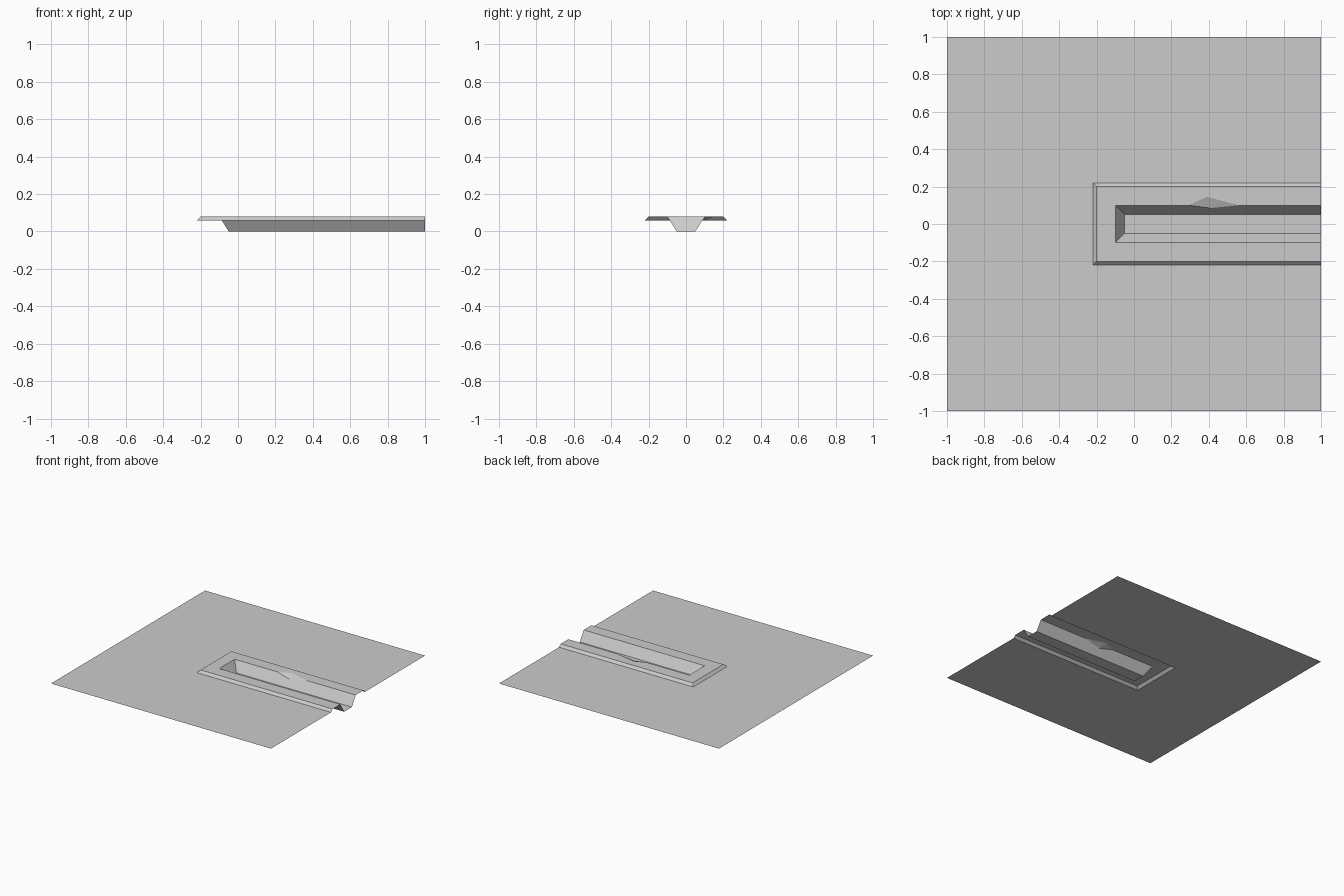
import bpy
import bmesh

cube = bpy.data.objects.get("Cube")
if cube:
    bpy.data.objects.remove(cube, do_unlink=True)

GREY = 0.6
stone = bpy.data.materials.new("light_grey")
stone.use_nodes = True
stone.diffuse_color = (GREY, GREY, GREY, 1)
stone.node_tree.nodes["Principled BSDF"].inputs["Base Color"].default_value = (GREY, GREY, GREY, 1)


def make_part(name, polygons):
    """Open sheet from polygons, welded, with every face turned upward."""
    bm = bmesh.new()
    for points in polygons:
        bm.faces.new([bm.verts.new(p) for p in points])
    bmesh.ops.remove_doubles(bm, verts=bm.verts[:], dist=0.0001)
    bm.normal_update()
    for face in bm.faces:
        if face.normal.z < 0:
            face.normal_flip()
    mesh = bpy.data.meshes.new(name)
    bm.to_mesh(mesh)
    bm.free()
    mesh.materials.append(stone)
    obj = bpy.data.objects.new(name, mesh)
    bpy.context.collection.objects.link(obj)


def u_path(w, z):
    """Three-sided outline, open at the right-hand end of the plate."""
    return [(1, -w, z), (-w, -w, z), (-w, w, z), (1, w, z)]


def strips(a, b):
    """Front, end and back quads between two outlines."""
    return [[a[i], a[i + 1], b[i + 1], b[i]] for i in range(3)]


GROUND, TOP = 0.06, 0.08
plate_edge = u_path(1.0, GROUND)
rim_foot = u_path(0.22, GROUND)
rim_edge = u_path(0.20, TOP)
trench_lip = u_path(0.10, TOP)
trench_floor = u_path(0.05, 0)

# Notch worn into the back lip of the trench
notch_left, notch_peak, notch_right = (0.29, 0.10, TOP), (0.39, 0.145, TOP), (0.56, 0.10, TOP)
notch_base = (0.41, 0.085, 0.056)

# Flat ground around the trench
make_part("ground_plate", strips(plate_edge, rim_foot))

# Raised rim: sloped border, then a flat top interrupted by the notch
rim_top = strips(rim_edge, trench_lip)
rim_top[2] = [rim_edge[2], rim_edge[3], trench_lip[3],
              notch_right, notch_peak, notch_left, trench_lip[2]]
make_part("raised_rim", strips(rim_foot, rim_edge) + rim_top)

# Trench with sloping walls and a flat floor
walls = strips(trench_lip, trench_floor)
walls[2] = [trench_lip[2], notch_left, notch_base, notch_right,
            trench_lip[3], trench_floor[3], trench_floor[2]]
make_part("trench", walls + [trench_floor])

# Two facets of the notch
make_part("lip_notch", [[notch_left, notch_peak, notch_base],
                        [notch_peak, notch_right, notch_base]])
